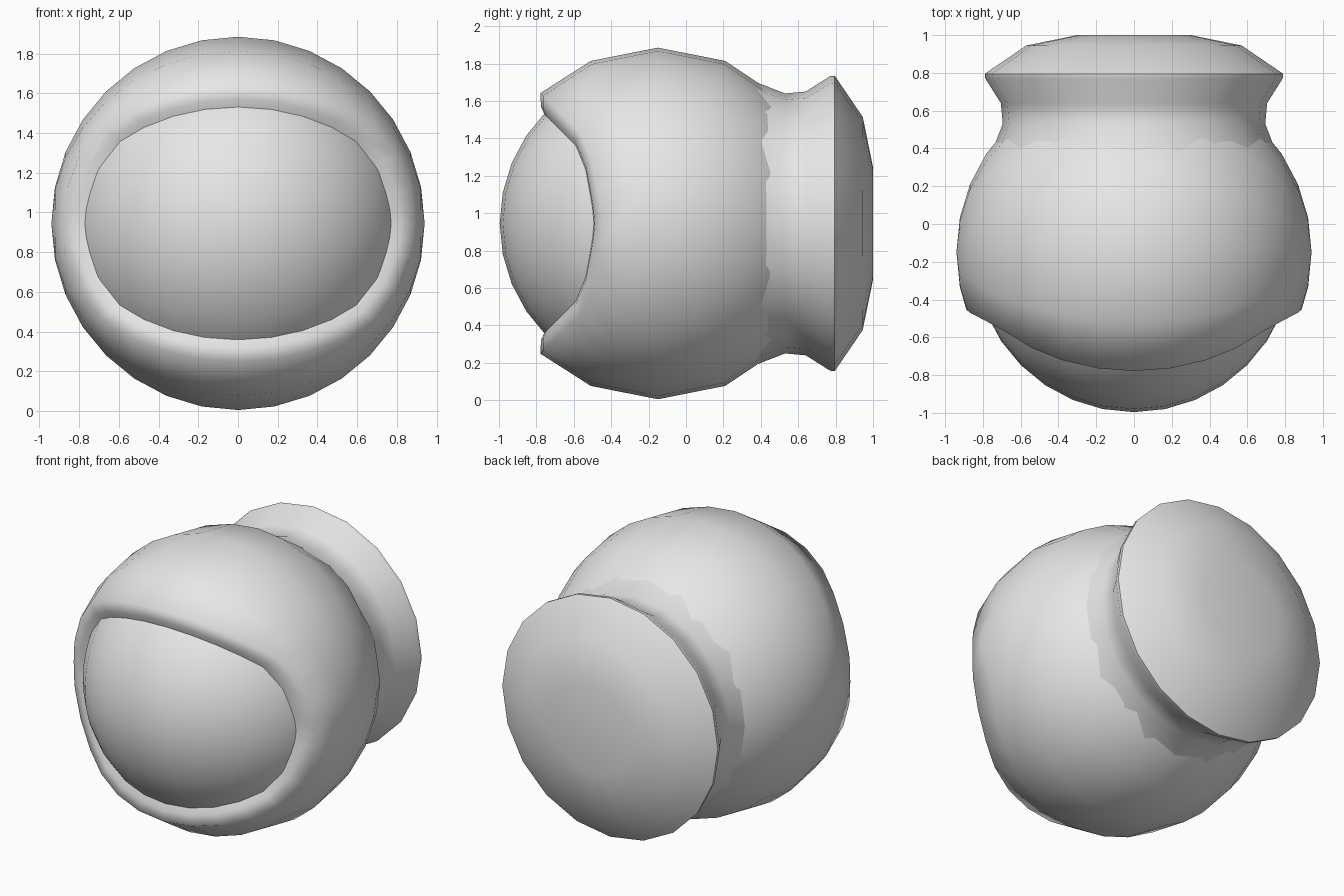
import bpy, bmesh, math
from mathutils import Vector, Matrix

CENTRE = Vector((0, -0.15, 0.945))

cube = bpy.data.objects.get("Cube")
if cube:
    bpy.data.objects.remove(cube, do_unlink=True)

grey = bpy.data.materials.new("plain_grey")
grey.use_nodes = True
grey.diffuse_color = (0.8, 0.8, 0.8, 1)
grey.node_tree.nodes["Principled BSDF"].inputs["Base Color"].default_value = (0.8, 0.8, 0.8, 1)


def finish(bm, name, location, angle):
    """Turn a bmesh into a smooth-shaded object."""
    bmesh.ops.recalc_face_normals(bm, faces=bm.faces)
    mesh = bpy.data.meshes.new(name)
    bm.to_mesh(mesh)
    bm.free()
    mesh.materials.append(grey)
    obj = bpy.data.objects.new(name, mesh)
    obj.location = location
    bpy.context.collection.objects.link(obj)
    bpy.ops.object.select_all(action='DESELECT')
    obj.select_set(True)
    bpy.context.view_layer.objects.active = obj
    bpy.ops.object.shade_smooth_by_angle(angle=math.radians(angle))
    return obj


def sphere(segments, radius):
    """UV sphere with its poles on the x axis."""
    bm = bmesh.new()
    bmesh.ops.create_uvsphere(bm, u_segments=segments, v_segments=16, radius=radius,
                              matrix=Matrix.Rotation(math.pi / 2, 4, 'Y'))
    return bm


def polar(d):
    """Angle from the x axis, and angle up or down from the front."""
    d = d.normalized()
    return (math.degrees(math.acos(min(1, abs(d.x)))),
            math.degrees(math.atan2(abs(d.z), -d.y)))


def place(verts, directions, radius, spread):
    """Set rim vertices at a radius, widening the opening by spread."""
    for v, d in zip(verts, directions):
        v.co = (d + Vector((0, spread, 0))).normalized() * radius


# Outer shell: sphere with a wide opening at the front
bm = sphere(16, 0.94)
opening = []
for f in bm.faces:
    t, a = polar(f.calc_center_median())
    if t > 22.5 and a < 45:
        opening.append(f)
bmesh.ops.delete(bm, geom=opening, context='FACES')

# Round the corners of the opening
corners = {(22.5, 45): (26, 23), (33.75, 45): (34, 38.6), (22.5, 22.5): (23.6, 12.8)}
rim_verts = [v for v in bm.verts if v.is_boundary]
for v in rim_verts:
    t, a = polar(v.co)
    for (t0, a0), (t1, a1) in corners.items():
        if abs(t - t0) < 1 and abs(a - a0) < 1:
            t1, a1 = math.radians(t1), math.radians(a1)
            v.co = Vector((math.copysign(math.cos(t1), v.co.x),
                           -math.sin(t1) * math.cos(a1),
                           math.copysign(math.sin(t1) * math.sin(a1), v.co.z))) * 0.94
            break

# Rolled rim going in behind the visor
directions = [v.co.normalized() for v in rim_verts]
order = {v: d for v, d in zip(rim_verts, directions)}
edges = [e for e in bm.edges if e.is_boundary]
place(rim_verts, directions, 0.938, 0.07)
for radius, spread in ((0.885, 0.0), (0.82, -0.045)):
    old = {tuple(round(c, 5) for c in v.co): d for v, d in order.items()}
    new = bmesh.ops.extrude_edge_only(bm, edges=edges)["geom"]
    edges = [g for g in new if isinstance(g, bmesh.types.BMEdge)]
    ring = [g for g in new if isinstance(g, bmesh.types.BMVert)]
    order = {v: old[tuple(round(c, 5) for c in v.co)] for v in ring}
    edges = [e for e in edges if e.verts[0] in order and e.verts[1] in order]
    place(order.keys(), order.values(), radius, spread)
finish(bm, "outer_shell", CENTRE, 120)

# Visor: smaller sphere showing through the opening
finish(sphere(32, 0.846), "visor", CENTRE, 60)

# Neck and domed back cap, turned around the y axis as (y, radius)
profile = [(0.30, 0.775), (0.37, 0.757), (0.53, 0.695), (0.64, 0.705), (0.77, 0.787),
           (0.795, 0.79), (0.945, 0.57), (1.0, 0.3), (1.0, 0.0)]
bm = bmesh.new()
pts = [bm.verts.new((0, y, r)) for y, r in profile]
line = [bm.edges.new(pair) for pair in zip(pts, pts[1:])]
bmesh.ops.spin(bm, geom=pts + line, cent=(0, 0, 0), axis=(0, 1, 0),
               angle=2 * math.pi, steps=20, use_merge=False)
bmesh.ops.remove_doubles(bm, verts=bm.verts, dist=0.0005)
finish(bm, "neck_and_back_cap", (0, 0, CENTRE.z), 50)
